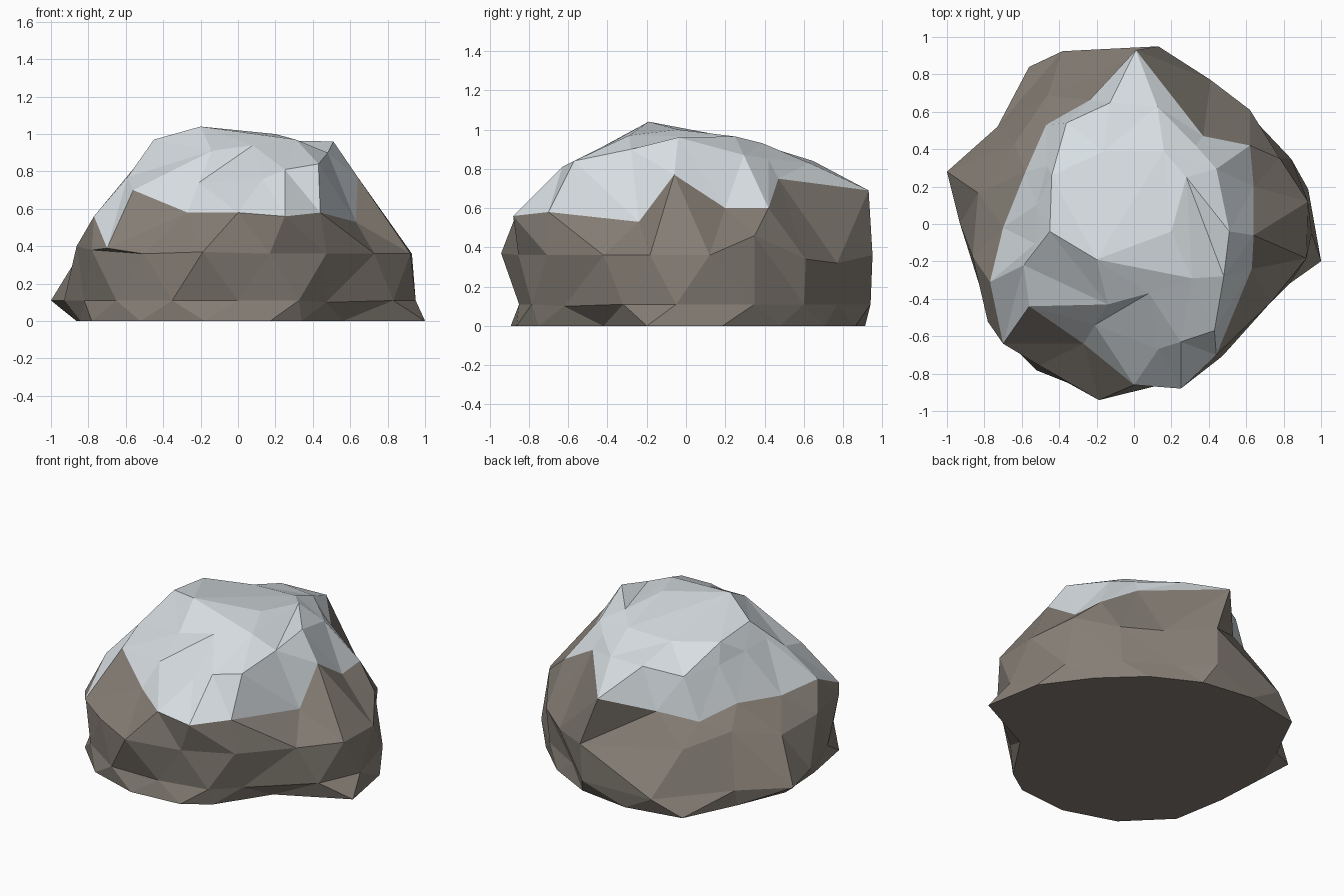
import bpy, bmesh, math

if "Cube" in bpy.data.objects:
    bpy.data.objects.remove(bpy.data.objects["Cube"])

def material(name, rgb):
    m = bpy.data.materials.new(name)
    m.diffuse_color = (*rgb, 1)
    m.use_nodes = True
    m.node_tree.nodes["Principled BSDF"].inputs["Base Color"].default_value = m.diffuse_color
    return m

STEP = math.tau / 16
bm = bmesh.new()

def ring(radii, heights, offset, step=STEP, moved={}):
    """Closed ring of vertices, one radius per direction; moved pulls single corners elsewhere."""
    if not isinstance(heights, list):
        heights = [heights] * len(radii)
    return [bm.verts.new(moved.get(i, (r * math.cos((i + offset) * step),
                                       r * math.sin((i + offset) * step), z)))
            for i, (r, z) in enumerate(zip(radii, heights))]

faces = {}
def face(key, *verts):
    faces[key] = bm.faces.new(verts)

def band(name, low, high, lead):
    """Triangle strip between two staggered rings; lead = the low ring is half a step ahead."""
    n = len(low)
    for i in range(n):
        j = (i + 1) % n
        if lead:
            face((name, 'down', i), low[i], high[j], high[i])
            face((name, 'up', i), low[i], low[j], high[j])
        else:
            face((name, 'up', i), low[i], low[j], high[i])
            face((name, 'down', i), low[j], high[j], high[i])

# Rock sides: foot, skirt and bulge, with a low shelf at the back right
foot = ring([.95, .86, .85, .88, .93, 1.01, .88, .88, .86, .94, .94, .91, .88, .82, .82, 1.02], 0, .5,
            moved={13: (.34, -.75, 0), 14: (.56, -.42, 0)})
skirt = ring([.95, .91, .85, .85, .94, 1.0, .90, 1.03, .93, .89, .92, .92, .85, .85, .80, .88], .11, 0,
             moved={0: (.95, -.05, .11), 3: (.31, .77, .11), 4: (.12, .94, .11), 6: (-.73, .52, .11),
                    7: (-1, .28, .11), 14: (.47, -.62, .10), 15: (.83, -.32, .11)})
bulge = ring([.89, .855, .77, .95, .89, .83, .77, .85, .88, .94, .91, .96, .87, .85, .81, .94],
             [.37, .51, .46, .36, .36, .38, .45, .38, .40, .38, .36, .37, .36, .36, .36, .36], .5,
             moved={0: (.93, .12, .36), 1: (.78, .35, .46), 2: (.62, .61, .34),
                    3: (.41, .77, .32), 4: (.13, .95, .36), 14: (.73, -.42, .36)})
# Snow edge, with a spur to the back and a bare notch at the front left
edge = [bm.verts.new(p) for p in (
    (.64, -.06, .77), (.64, .2, .60), (.62, .42, .60), (.37, .47, .75),
    (.01, .93, .69), (-.24, .66, .57), (-.47, .53, .51), (-.58, .28, .57),
    (-.70, -.02, .54), (-.77, -.31, .56), (-.70, -.64, .39), (-.27, -.64, .58),
    (0, -.86, .58), (.25, -.88, .56), (.44, -.70, .58), (.63, -.24, .53))]
# Snow shoulder, crown and the two summits
shoulder = ring([.54, .53, .58, .64, .66, .65, .56, .53, .54, .67, .63, .60, .68, .71, .63, .54],
                [.93, .87, .82, .83, .84, .79, .81, .84, .85, .73, .71, .80, .76, .84, .87, .93], .5,
                moved={0: (.51, -.04, .96), 2: (.33, .42, .85), 9: (-.59, -.22, .77),
                       10: (-.56, -.44, .70), 11: (-.21, -.54, .74), 13: (.25, -.63, .81),
                       14: (.43, -.57, .84), 15: (.48, -.28, .90)})
crown = [bm.verts.new(p) for p in (
    (.28, .25, .965), (.16, .39, .93), (-.16, .39, .92), (-.44, .26, .94),
    (-.45, -.04, .97), (-.14, -.43, .91), (.08, -.37, .94), (.31, -.29, .97))]
peak = bm.verts.new((-.2, -.19, 1.04))
side_peak = bm.verts.new((.2, -.04, 1.0))

band('foot', foot, skirt, True)
band('skirt', skirt, bulge, False)
band('bulge', bulge, edge, True)
band('snow', edge, shoulder, False)

# Crown joins every second shoulder vertex
for j in range(8):
    k = (j + 1) % 8
    a, b, c = shoulder[2 * j], shoulder[2 * j + 1], shoulder[(2 * j + 2) % 16]
    face(('crown', 0, j), a, b, crown[j])
    face(('crown', 1, j), b, crown[k], crown[j])
    face(('crown', 2, j), b, c, crown[k])
    face(('crown', 3, j), crown[j], crown[k], side_peak if j in (7, 0) else peak)
face(('crown', 4, 0), crown[7], side_peak, peak)
face(('crown', 4, 1), side_peak, crown[1], peak)
face(('floor', 0, 0), *reversed(foot))

# Snow lies above the edge ring, except one bare rock notch
for key, f in faces.items():
    f.material_index = int(key[0] in ('snow', 'crown') and key != ('snow', 'up', 10))
bmesh.ops.recalc_face_normals(bm, faces=bm.faces)

mesh = bpy.data.meshes.new("snowy_rock")
bm.to_mesh(mesh)
bm.free()
mesh.materials.append(material("rock_brown", (.235, .208, .178)))
mesh.materials.append(material("snow_white", (.68, .73, .76)))
boulder = bpy.data.objects.new("snowy_rock", mesh)
bpy.context.collection.objects.link(boulder)
